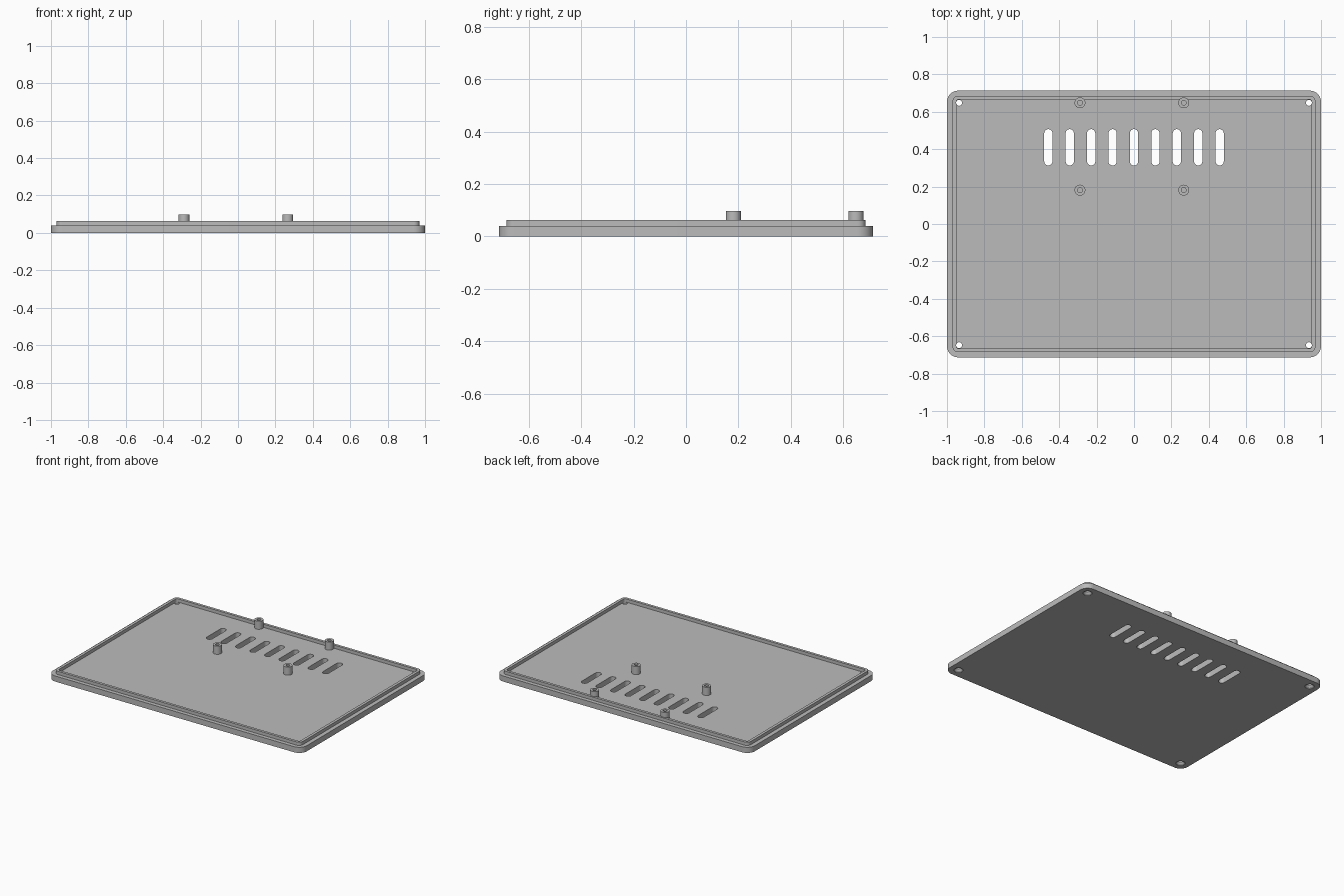
import bpy
import bmesh
from math import cos, sin, pi

cube = bpy.data.objects.get("Cube")
if cube:
    bpy.data.objects.remove(cube, do_unlink=True)

grey = bpy.data.materials.new("plain grey")
grey.use_nodes = True
grey.diffuse_color = (0.5, 0.5, 0.5, 1)
grey.node_tree.nodes["Principled BSDF"].inputs["Base Color"].default_value = (0.5, 0.5, 0.5, 1)


def stack(bm, x, y, levels, seg=10):
    """Bridge rounded rectangles (half width, half depth, radius, z), capping both ends."""
    rings = []
    for hx, hy, r, z in levels:
        ring = []
        for q, (sx, sy) in enumerate([(1, 1), (-1, 1), (-1, -1), (1, -1)]):
            for i in range(seg + 1):
                a = (q + i / seg) * pi / 2
                ring.append(bm.verts.new((x + sx * (hx - r) + r * cos(a),
                                          y + sy * (hy - r) + r * sin(a), z)))
        rings.append(ring)
    n = len(rings[0])
    for low, high in zip(rings, rings[1:]):
        for i in range(n):
            j = (i + 1) % n
            bm.faces.new((low[i], low[j], high[j], high[i]))
    bm.faces.new(rings[0][::-1])
    bm.faces.new(rings[-1])


def disc(r, z):
    return (r, r, r, z)


def finish(bm, name):
    bmesh.ops.remove_doubles(bm, verts=bm.verts[:], dist=1e-5)
    bmesh.ops.recalc_face_normals(bm, faces=bm.faces[:])
    mesh = bpy.data.meshes.new(name)
    bm.to_mesh(mesh)
    bm.free()
    mesh.materials.append(grey)
    obj = bpy.data.objects.new(name, mesh)
    bpy.context.collection.objects.link(obj)
    return obj


def smooth(obj):
    bpy.ops.object.select_all(action="DESELECT")
    obj.select_set(True)
    bpy.context.view_layer.objects.active = obj
    bpy.ops.object.shade_smooth_by_angle(angle=pi / 6)


HX, HY, FLOOR, RIM = 1.0, 0.713, 0.04, 0.063

# Base plate with raised locating lip
bm = bmesh.new()
stack(bm, 0, 0, [
    (HX, HY, 0.06, 0), (HX, HY, 0.06, FLOOR),
    (HX - 0.03, HY - 0.028, 0.03, FLOOR), (HX - 0.03, HY - 0.028, 0.03, RIM),
    (HX - 0.05, HY - 0.047, 0.012, RIM), (HX - 0.05, HY - 0.047, 0.012, FLOOR)])
panel = finish(bm, "base_panel")

# Cutter: vent slots and countersunk corner screw holes
bm = bmesh.new()
for i in range(-4, 5):
    stack(bm, i * 0.1145, 0.41, [(0.022, 0.097, 0.022, z) for z in (-0.05, 0.1)])
for sx in (-1, 1):
    for sy in (-1, 1):
        stack(bm, sx * 0.935, sy * 0.648, [
            disc(0.03, -0.02), disc(0.03, 0.004), disc(0.016, 0.02), disc(0.016, 0.1)])
cutter = finish(bm, "hole_cutter")
cutter.hide_render = True

cut = panel.modifiers.new("holes", "BOOLEAN")
cut.operation = "DIFFERENCE"
cut.solver = "EXACT"
cut.object = cutter
bpy.ops.object.select_all(action="DESELECT")
panel.select_set(True)
bpy.context.view_layer.objects.active = panel
bpy.ops.object.modifier_apply(modifier=cut.name)
bpy.data.objects.remove(cutter, do_unlink=True)
smooth(panel)

# Hollow mounting posts
for side, x in (("right", -0.289), ("left", 0.266)):
    for row, y in (("front", 0.181), ("back", 0.648)):
        bm = bmesh.new()
        stack(bm, x, y, [disc(0.029, FLOOR - 0.002), disc(0.029, 0.098),
                         disc(0.013, 0.098), disc(0.013, FLOOR + 0.002)])
        smooth(finish(bm, f"mounting_post_{row}_{side}"))
